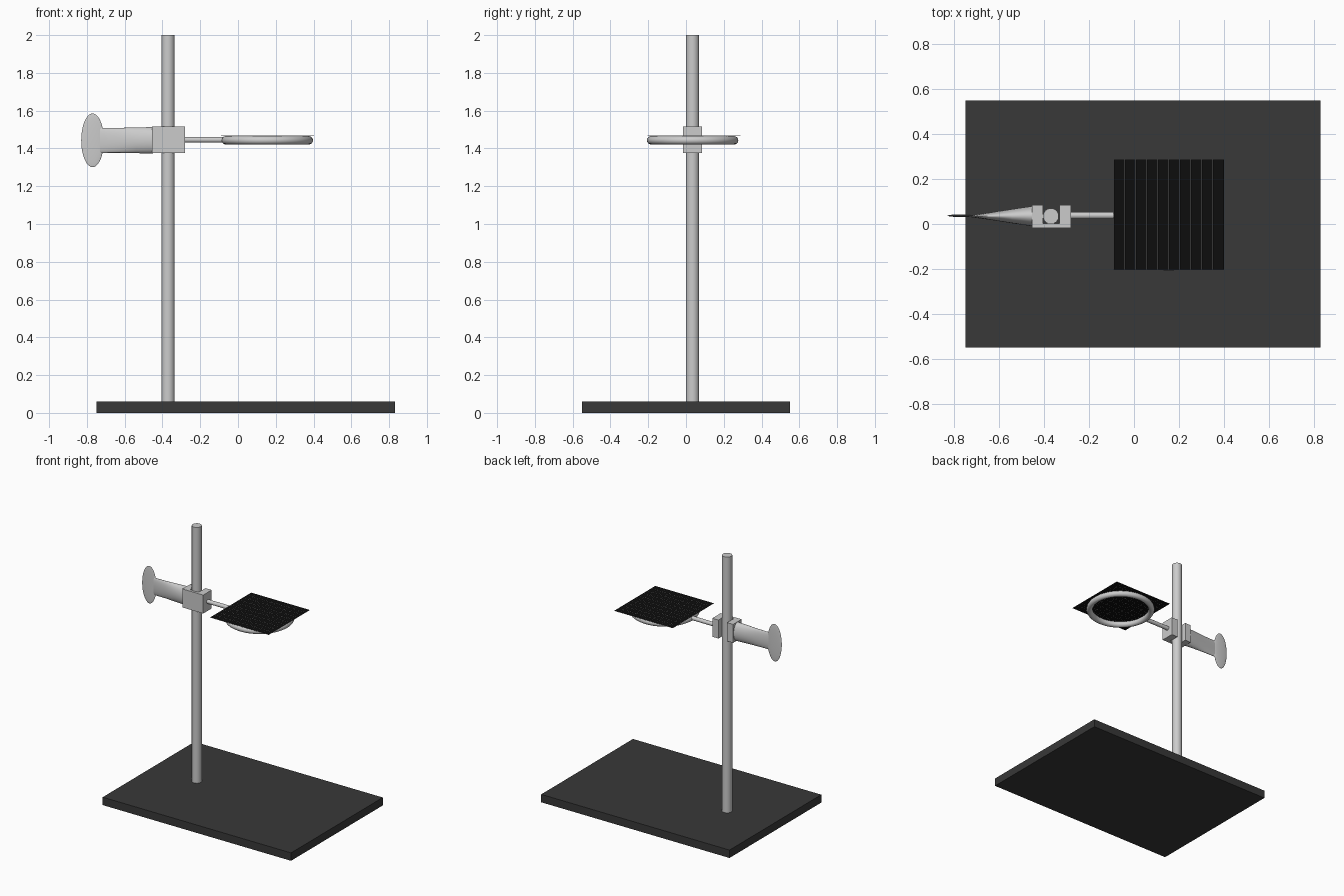
import bpy, bmesh
from math import pi, cos, sin

if "Cube" in bpy.data.objects:
    bpy.data.objects.remove(bpy.data.objects["Cube"])

ROD_X, CY, ARM_Z = -0.37, 0.035, 1.443
RING_X = 0.155


def material(name, v):
    m = bpy.data.materials.new(name)
    m.diffuse_color = (v, v, v, 1)
    m.use_nodes = True
    m.node_tree.nodes["Principled BSDF"].inputs["Base Color"].default_value = m.diffuse_color
    return m


DARK = material("dark_base", 0.04)
BLACK = material("gauze_black", 0.004)


def finish(ob, name, mat=None, smooth=False):
    ob.name = name
    if mat:
        ob.data.materials.append(mat)
    if smooth:
        bpy.ops.object.select_all(action='DESELECT')
        ob.select_set(True)
        bpy.context.view_layer.objects.active = ob
        bpy.ops.object.shade_smooth_by_angle()
    return ob


def from_bmesh(bm, name, mat=None, smooth=False):
    bmesh.ops.recalc_face_normals(bm, faces=bm.faces)
    me = bpy.data.meshes.new(name)
    bm.to_mesh(me)
    bm.free()
    ob = bpy.data.objects.new(name, me)
    bpy.context.collection.objects.link(ob)
    return finish(ob, name, mat, smooth)


def box(name, lo, hi, mat=None):
    bm = bmesh.new()
    bmesh.ops.create_cube(bm, size=1)
    for v in bm.verts:
        v.co = [(a + b) / 2 + c * (b - a) for a, b, c in zip(lo, hi, v.co)]
    return from_bmesh(bm, name, mat)


def cylinder(name, r, length, loc, rot=(0, 0, 0)):
    bpy.ops.mesh.primitive_cylinder_add(vertices=32, radius=r, depth=length,
                                        location=loc, rotation=rot)
    return finish(bpy.context.object, name, smooth=True)


# Base plate and upright
box("base_plate", (-0.75, -0.55, 0), (0.83, 0.55, 0.06), DARK)
cylinder("upright_rod", 0.035, 1.95, (ROD_X, CY, 1.025))

# Clamp: U-shaped section, open at the back
u = [(-0.455, -0.017), (-0.28, -0.017), (-0.28, 0.085), (-0.332, 0.085),
     (-0.332, 0.003), (-0.405, 0.003), (-0.405, 0.085), (-0.455, 0.085)]
bm = bmesh.new()
face = bm.faces.new([bm.verts.new((x, y, 1.375)) for x, y in u])
ext = bmesh.ops.extrude_face_region(bm, geom=[face])
bmesh.ops.translate(bm, vec=(0, 0, 0.14),
                    verts=[g for g in ext["geom"] if isinstance(g, bmesh.types.BMVert)])
from_bmesh(bm, "clamp_block")

# Support arm and ring
cylinder("ring_arm", 0.015, 0.22, (-0.185, CY + 0.003, ARM_Z + 0.003), (0, pi / 2, 0))
bpy.ops.mesh.primitive_torus_add(location=(RING_X, CY, ARM_Z), major_radius=0.22,
                                 minor_radius=0.022, major_segments=64, minor_segments=16)
finish(bpy.context.object, "support_ring", smooth=True)

# Gauze: black sheet with a grid of thin wires
S, N, GY, GZ = 0.49, 10, 0.042, 1.467
box("gauze_sheet", (RING_X - S / 2, GY - S / 2, GZ - 0.001),
    (RING_X + S / 2, GY + S / 2, GZ + 0.001), BLACK)
bm = bmesh.new()
bmesh.ops.create_grid(bm, x_segments=N, y_segments=N, size=S / 2)
bmesh.ops.translate(bm, vec=(RING_X, GY, GZ), verts=bm.verts)
wires = from_bmesh(bm, "gauze_wires")
wf = wires.modifiers.new("wires", 'WIREFRAME')
wf.thickness = 0.003
wf.use_boundary = True

# Screw handle: oval tube pinched to a flat edge at the outer end
bm = bmesh.new()
SEG = 32
rings = []
for x, hy, hz in [(-0.45, 0.045, 0.07), (-0.54, 0.032, 0.068),
                  (-0.63, 0.018, 0.066), (-0.73, 0.004, 0.066)]:
    rings.append([bm.verts.new((x, CY + hy * cos(2 * pi * i / SEG),
                                ARM_Z + hz * sin(2 * pi * i / SEG))) for i in range(SEG)])
for a, b in zip(rings, rings[1:]):
    for i in range(SEG):
        j = (i + 1) % SEG
        bm.faces.new((a[i], a[j], b[j], b[i]))
bm.faces.new(rings[0])
bm.faces.new(rings[-1])
from_bmesh(bm, "screw_handle", smooth=True)

# Thin oval thumb grip
bm = bmesh.new()
bmesh.ops.create_uvsphere(bm, u_segments=32, v_segments=20, radius=1)
bmesh.ops.scale(bm, vec=(0.06, 0.006, 0.142), verts=bm.verts)
bmesh.ops.translate(bm, vec=(-0.77, CY + 0.002, ARM_Z), verts=bm.verts)
from_bmesh(bm, "thumb_grip", smooth=True)
